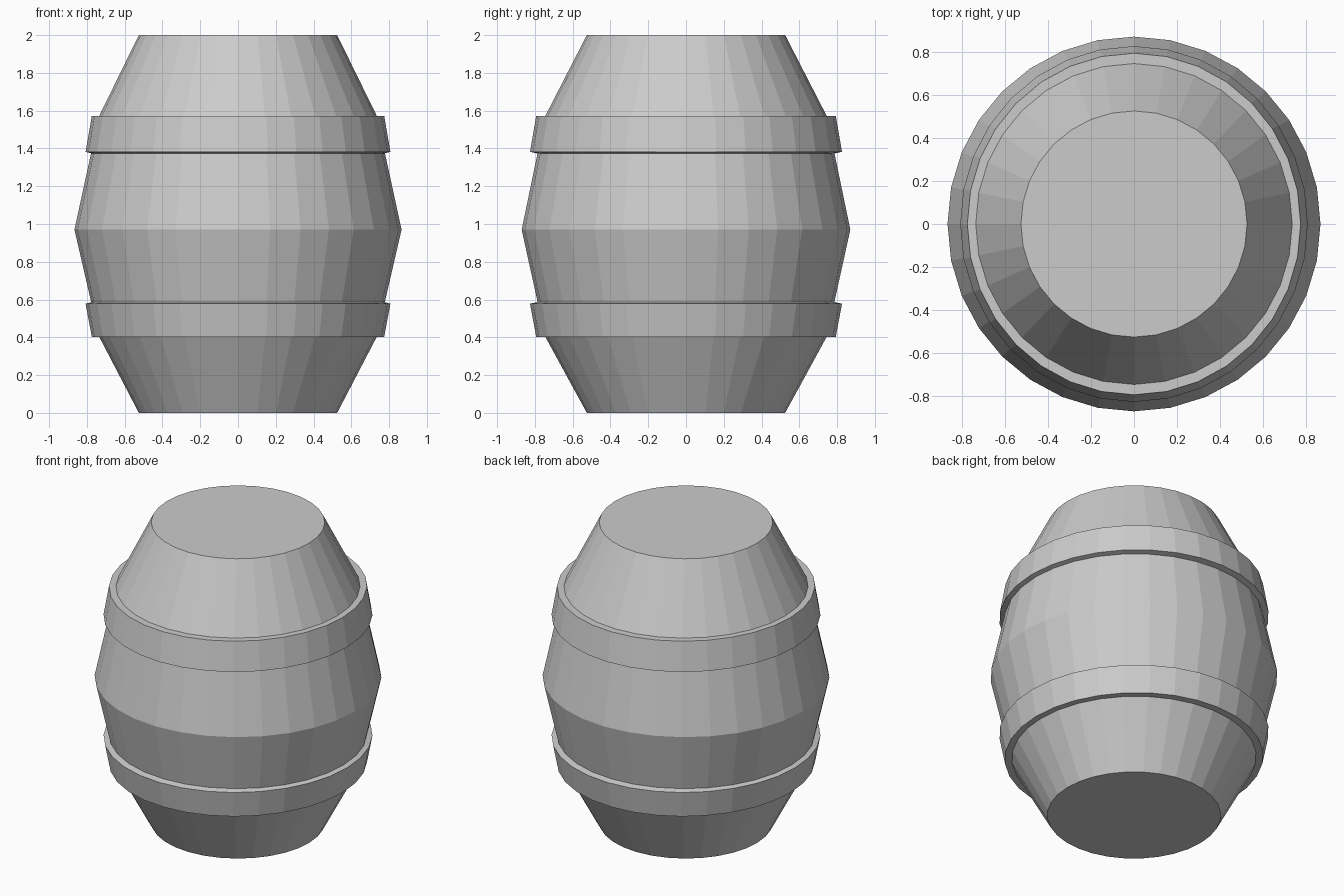
import bpy, bmesh, math

if "Cube" in bpy.data.objects:
    bpy.data.objects.remove(bpy.data.objects["Cube"])

SIDES = 32

def lathe(name, profile, closed=False):
    """Spin (x radius, y radius, z) points round the z axis with flat faces."""
    bm = bmesh.new()
    rings = []
    for rx, ry, z in profile:
        rings.append([bm.verts.new((rx * math.cos(2 * math.pi * i / SIDES),
                                    ry * math.sin(2 * math.pi * i / SIDES), z))
                      for i in range(SIDES)])
    pairs = list(zip(rings, rings[1:]))
    if closed:
        pairs.append((rings[-1], rings[0]))
    else:
        bm.faces.new(rings[0])
        bm.faces.new(rings[-1])
    for a, b in pairs:
        for i in range(SIDES):
            j = (i + 1) % SIDES
            bm.faces.new((a[i], a[j], b[j], b[i]))
    bmesh.ops.recalc_face_normals(bm, faces=bm.faces)
    mesh = bpy.data.meshes.new(name)
    bm.to_mesh(mesh)
    bm.free()
    ob = bpy.data.objects.new(name, mesh)
    bpy.context.collection.objects.link(ob)
    return ob

# Bulging barrel body with flat ends
lathe("barrel_body", [(0.525, 0.525, 0), (0.735, 0.745, 0.403),
                      (0.866, 0.87, 0.97),
                      (0.735, 0.745, 1.572), (0.525, 0.525, 2)])

# Two hoops: narrow edge away from the belly, wide edge towards it
for name, narrow, wide, inner in (("lower_hoop", 0.403, 0.578, 0.588),
                                  ("upper_hoop", 1.572, 1.382, 1.372)):
    lathe(name, [(0.73, 0.74, narrow), (0.774, 0.793, narrow),
                 (0.807, 0.826, wide), (0.77, 0.78, inner)], closed=True)
